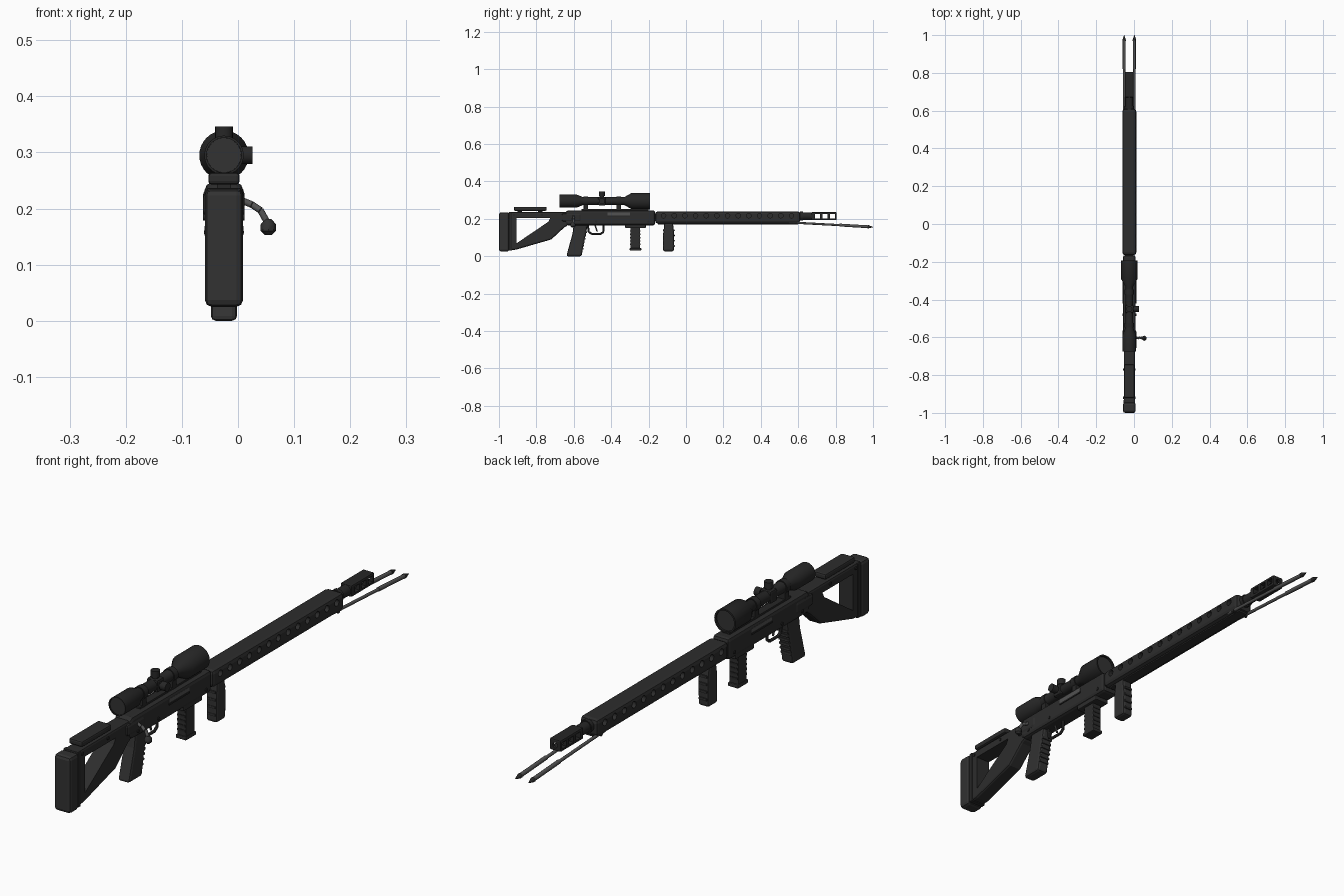
import bpy, bmesh, math
from mathutils import Vector

old = bpy.data.objects.get("Cube")
if old:
    bpy.data.objects.remove(old, do_unlink=True)

CX = -0.025  # centre plane of the long axis


def material(name, value):
    m = bpy.data.materials.new(name)
    m.use_nodes = True
    col = (value, value, value, 1)
    m.diffuse_color = col
    m.node_tree.nodes["Principled BSDF"].inputs["Base Color"].default_value = col
    return m


BODY = material("charcoal", 0.026)
RUBBER = material("dark grey rubber", 0.032)
DARK = material("near black", 0.02)
METAL = material("worn steel", 0.085)


def finish(bm, name, mat, bevel=0, smooth=False):
    bmesh.ops.recalc_face_normals(bm, faces=bm.faces)
    me = bpy.data.meshes.new(name)
    bm.to_mesh(me)
    bm.free()
    ob = bpy.data.objects.new(name, me)
    bpy.context.collection.objects.link(ob)
    me.materials.append(mat)
    if bevel:
        b = ob.modifiers.new("bevel", 'BEVEL')
        b.width, b.segments, b.limit_method = bevel, 2, 'ANGLE'
    if smooth:
        bpy.ops.object.select_all(action='DESELECT')
        ob.select_set(True)
        bpy.context.view_layer.objects.active = ob
        bpy.ops.object.shade_smooth_by_angle(angle=math.radians(40))
    return ob


def profile(name, pts, width, mat, bevel=0.004, x=CX):
    """Side outline in (y, z), extruded across x."""
    bm = bmesh.new()
    f = bm.faces.new([bm.verts.new((x - width / 2, y, z)) for y, z in pts])
    new = bmesh.ops.extrude_face_region(bm, geom=[f])["geom"]
    bmesh.ops.translate(bm, vec=(width, 0, 0),
                        verts=[v for v in new if isinstance(v, bmesh.types.BMVert)])
    return finish(bm, name, mat, bevel)


def box(name, y0, y1, z0, z1, width, mat, bevel=0.004, x=CX):
    return profile(name, [(y0, z0), (y1, z0), (y1, z1), (y0, z1)], width, mat, bevel, x)


def lathe(name, rings, origin, axis, mat, sides=24):
    """Rings of (distance along axis, radius)."""
    rot = Vector(axis).to_track_quat('Z', 'Y')
    bm = bmesh.new()
    loops = []
    for d, r in rings:
        loops.append([bm.verts.new(Vector(origin) + rot @ Vector(
            (r * math.cos(2 * math.pi * i / sides), r * math.sin(2 * math.pi * i / sides), d)))
            for i in range(sides)])
    for a, b in zip(loops, loops[1:]):
        for i in range(sides):
            j = (i + 1) % sides
            bm.faces.new((a[i], a[j], b[j], b[i]))
    bm.faces.new(loops[0])
    bm.faces.new(loops[-1])
    return finish(bm, name, mat, 0, True)


def rod(name, a, b, r, mat, sides=12):
    d = Vector(b) - Vector(a)
    return lathe(name, [(0, r), (d.length, r)], a, d, mat, sides)


def cut(ob, cutters):
    for c in cutters:
        m = ob.modifiers.new("cut", 'BOOLEAN')
        m.operation, m.object, m.solver = 'DIFFERENCE', c, 'EXACT'
        c.hide_render = True
        c.hide_set(True)
        c.display_type = 'WIRE'


# Shoulder stock with triangular opening
box("butt_pad", -1.0, -0.945, 0.025, 0.235, 0.068, RUBBER, 0.012)
stock = profile("stock_frame", [(-0.95, 0.033), (-0.91, 0.035), (-0.72, 0.09), (-0.65, 0.155),
                                (-0.63, 0.165), (-0.63, 0.237), (-0.95, 0.237)], 0.058, BODY, 0.008)
cut(stock, [profile("stock_opening", [(-0.905, 0.07), (-0.735, 0.185), (-0.725, 0.205),
                                      (-0.905, 0.205)], 0.2, BODY, 0)])
box("butt_plate", -0.948, -0.93, 0.03, 0.237, 0.062, DARK)
box("cheek_rest", -0.92, -0.745, 0.243, 0.264, 0.056, BODY, 0.006)
for y in (-0.89, -0.78):
    box("cheek_rest_post", y - 0.012, y + 0.012, 0.23, 0.25, 0.025, DARK, 0)
for y in (-0.92, -0.77):
    rod("stock_pin", (CX - 0.032, y, 0.221), (CX + 0.032, y, 0.221), 0.006, DARK)

# Receiver
profile("receiver", [(-0.65, 0.175), (-0.63, 0.165), (-0.165, 0.165), (-0.165, 0.246),
                     (-0.63, 0.246), (-0.65, 0.235)], 0.068, BODY, 0.012)
box("receiver_rear_block", -0.665, -0.56, 0.185, 0.23, 0.074, BODY, 0.01)
box("scope_rail", -0.56, -0.2, 0.24, 0.253, 0.03, DARK, 0.002)
box("ejection_port", -0.42, -0.3, 0.219, 0.234, 0.07, METAL, 0)
box("port_lip", -0.42, -0.3, 0.212, 0.218, 0.074, DARK, 0)
for y in (-0.6, -0.48, -0.2):
    rod("receiver_pin", (CX - 0.037, y, 0.185), (CX + 0.037, y, 0.185), 0.006, DARK)

# Bolt handle
bolt = [(0.005, 0.215), (0.025, 0.207), (0.04, 0.197), (0.054, 0.172)]
for a, b in zip(bolt, bolt[1:]):
    rod("bolt_arm", (a[0], -0.6, a[1]), (b[0], -0.605, b[1]), 0.006, METAL)
knob = lathe("bolt_knob", [(-0.014, 0.006), (-0.007, 0.0135), (0.005, 0.0135), (0.014, 0.006)],
             (0.054, -0.605, 0.167), (0, 0, 1), RUBBER, 8)

# Pistol grip with finger ridges on its front edge
profile("pistol_grip", [(-0.64, 0.0), (-0.558, 0.0), (-0.55, 0.05), (-0.525, 0.17),
                        (-0.6, 0.17), (-0.607, 0.12)], 0.047, RUBBER, 0.009)
for i in range(6):
    z = 0.035 + i * 0.018
    y = -0.556 + i * 0.0038
    box("grip_ridge", y - 0.02, y + 0.007, z, z + 0.009, 0.044, RUBBER, 0.002)

# Trigger and guard
guard = [(-0.525, 0.168), (-0.52, 0.13), (-0.505, 0.12), (-0.455, 0.12), (-0.44, 0.132), (-0.44, 0.168)]
for (y0, z0), (y1, z1) in zip(guard, guard[1:]):
    rod("trigger_guard", (CX, y0, z0), (CX, y1, z1), 0.0055, RUBBER, 8)
rod("trigger", (CX, -0.487, 0.168), (CX, -0.475, 0.132), 0.004, METAL, 8)

# Magazine
box("magazine_well", -0.325, -0.215, 0.15, 0.18, 0.058, BODY)
box("magazine", -0.297, -0.245, 0.035, 0.16, 0.038, BODY)
box("magazine_base", -0.301, -0.239, 0.03, 0.044, 0.044, BODY)
for i in range(5):
    box("magazine_rib", -0.299, -0.243, 0.06 + i * 0.018, 0.067 + i * 0.018, 0.034, DARK, 0)

# Vertical foregrip
profile("foregrip", [(-0.122, 0.026), (-0.065, 0.026), (-0.063, 0.12), (-0.07, 0.18),
                     (-0.115, 0.18), (-0.122, 0.12)], 0.044, RUBBER, 0.009)
for i in range(4):
    box("foregrip_rib", -0.124, -0.06, 0.05 + i * 0.028, 0.06 + i * 0.028, 0.034, BODY, 0.003)

# Handguard with round vents
handguard = box("handguard", -0.165, 0.61, 0.175, 0.24, 0.074, BODY, 0.014)
for side in (-1, 1):
    bm = bmesh.new()
    for i in range(13):
        made = bmesh.ops.create_cone(bm, cap_ends=True, segments=16, radius1=0.012,
                                     radius2=0.012, depth=0.03)["verts"]
        for v in made:
            v.co = Vector((CX + side * 0.037 + v.co.z, -0.12 + i * 0.057 + v.co.x, 0.217 + v.co.y))
    cut(handguard, [finish(bm, "vent_cutter", DARK)])
box("handguard_lower_rail", -0.15, 0.6, 0.17, 0.185, 0.04, BODY, 0.003)

# Barrel and slotted muzzle brake
rod("barrel", (CX, 0.58, 0.214), (CX, 0.69, 0.214), 0.02, DARK, 20)
rod("barrel_collar", (CX, 0.61, 0.214), (CX, 0.625, 0.214), 0.024, DARK, 20)
brake = box("muzzle_brake", 0.67, 0.805, 0.193, 0.236, 0.046, DARK, 0.005)
cut(brake, [box("brake_slot", y, y + 0.026, 0.203, 0.226, 0.2, DARK, 0)
            for y in (0.69, 0.73, 0.77)]
    + [rod("bore", (CX, 0.68, 0.214), (CX, 0.85, 0.214), 0.01, DARK)])

# Folded bipod legs
for x in (CX - 0.027, CX + 0.027):
    rod("bipod_leg", (x, 0.55, 0.181), (x, 0.85, 0.165), 0.006, METAL, 10)
    rod("bipod_sleeve", (x, 0.82, 0.167), (x, 0.97, 0.158), 0.008, METAL, 10)
    lathe("bipod_spike", [(0, 0.009), (0.006, 0.009), (0.03, 0.001)],
          (x, 0.97, 0.158), (0, 1, -0.06), DARK, 10)
rod("bipod_hinge", (CX - 0.034, 0.58, 0.18), (CX + 0.034, 0.58, 0.18), 0.009, DARK)

# Telescopic sight
Z = 0.295
lathe("scope_body", [(0.006, 0.031), (0, 0.031), (0, 0.035), (0.09, 0.035), (0.125, 0.021), (0.345, 0.021),
                     (0.385, 0.044), (0.482, 0.044), (0.482, 0.038), (0.474, 0.038)],
      (CX, -0.675, Z), (0, 1, 0), DARK, 32)
rod("eyepiece_lens", (CX, -0.672, Z), (CX, -0.668, Z), 0.0308, RUBBER, 32)
rod("objective_lens", (CX, -0.203, Z), (CX, -0.2, Z), 0.0378, RUBBER, 32)
for y in (-0.535, -0.36):
    rod("scope_ring", (CX, y - 0.012, Z), (CX, y + 0.012, Z), 0.0245, DARK, 24)
    box("scope_mount", y - 0.012, y + 0.012, 0.245, 0.278, 0.032, DARK, 0.002)
box("turret_block", -0.47, -0.43, 0.272, 0.318, 0.046, DARK, 0.006)
turret = [(0, 0.012), (0.028, 0.012), (0.028, 0.016), (0.051, 0.016)]
for axis in ((0, 0, 1), (1, 0, 0)):
    lathe("turret", turret, (CX, -0.45, Z), axis, DARK, 16)
